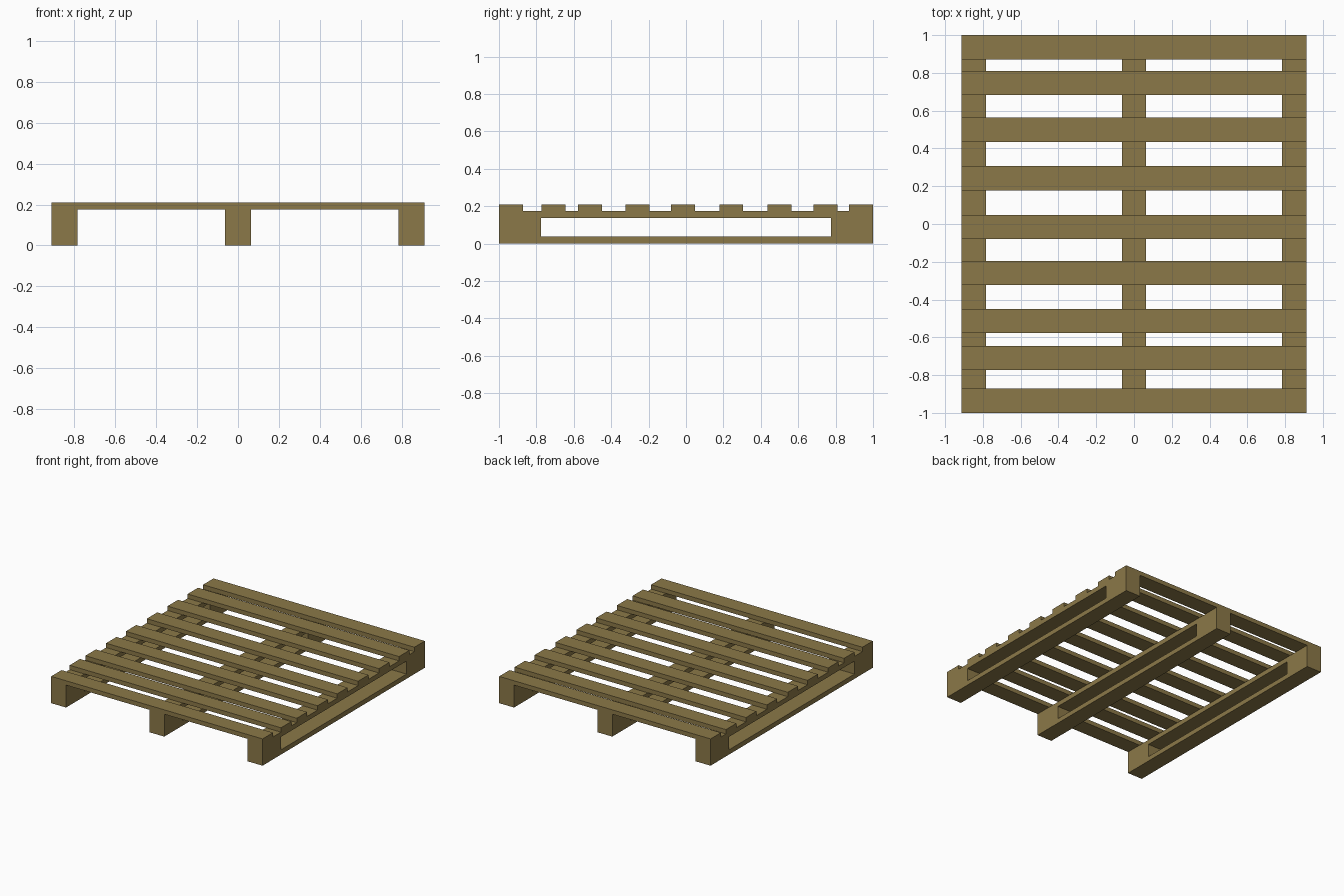
import bpy

if "Cube" in bpy.data.objects:
    bpy.data.objects.remove(bpy.data.objects["Cube"])

wood = bpy.data.materials.new("wood")
wood.diffuse_color = (0.26, 0.19, 0.065, 1)
wood.use_nodes = True
wood.node_tree.nodes["Principled BSDF"].inputs["Base Color"].default_value = wood.diffuse_color

HALF_X = 0.912      # half width of the pallet
BOARD_W = 0.128     # width of every board
Z_LEVELS = [0.0, 0.037, 0.138, 0.175, 0.209]  # skid, block, stringer, slat


def box(name, x, y, z):
    """Box from (min, max) pairs along each axis."""
    bpy.ops.mesh.primitive_cube_add(
        size=1, location=[(a + b) / 2 for a, b in (x, y, z)])
    ob = bpy.context.object
    ob.name = name
    ob.scale = [b - a for a, b in (x, y, z)]
    bpy.ops.object.transform_apply(location=False, rotation=False, scale=True)
    ob.data.materials.append(wood)
    return ob


skid_z, block_z, stringer_z, slat_z = zip(Z_LEVELS[:-1], Z_LEVELS[1:])

# Three runners: bottom skid, an end block at front and back, top stringer
edge = HALF_X - BOARD_W / 2
for side, cx in (("left", -edge), ("middle", 0), ("right", edge)):
    x = (cx - BOARD_W / 2, cx + BOARD_W / 2)
    box(f"{side}_bottom_skid", x, (-1, 1), skid_z)
    box(f"{side}_front_block", x, (-1, -0.774), block_z)
    box(f"{side}_back_block", x, (0.774, 1), block_z)
    box(f"{side}_top_stringer", x, (-1, 1), stringer_z)

# Unevenly spaced deck slats
slat_centres = [-0.936, -0.709, -0.514, -0.259, -0.016,
                0.242, 0.499, 0.746, 0.936]
for i, cy in enumerate(slat_centres, 1):
    box(f"deck_slat_{i}", (-HALF_X, HALF_X),
        (cy - BOARD_W / 2, cy + BOARD_W / 2), slat_z)
